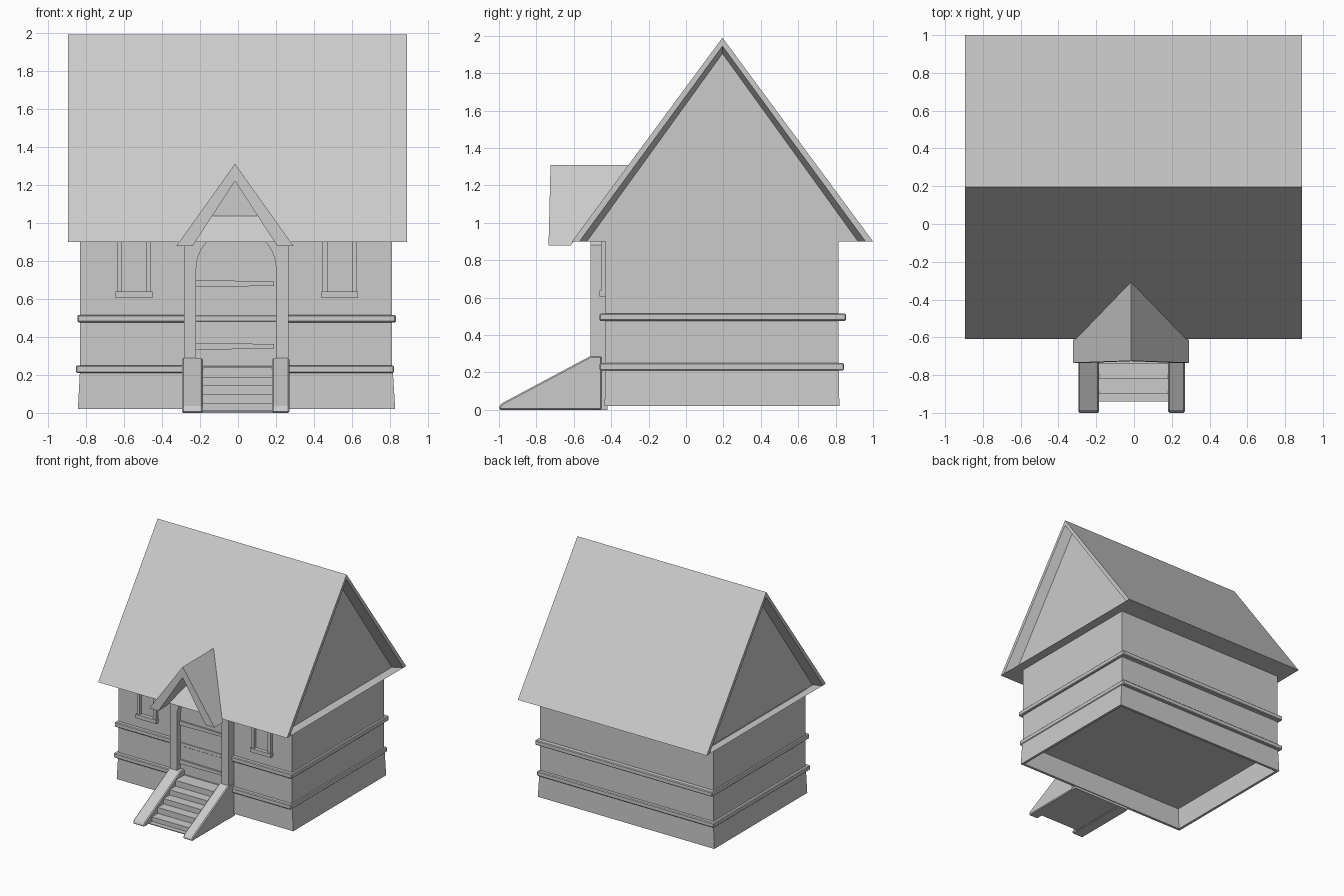
import bpy, bmesh, math

if "Cube" in bpy.data.objects:
    bpy.data.objects.remove(bpy.data.objects["Cube"])

CX = -0.01  # centre line of the house


def finish(name, bm):
    bmesh.ops.recalc_face_normals(bm, faces=bm.faces)
    me = bpy.data.meshes.new(name)
    bm.to_mesh(me)
    bm.free()
    ob = bpy.data.objects.new(name, me)
    bpy.context.collection.objects.link(ob)
    return ob


def loft(name, loops, caps=True, closed=False):
    """Skin a list of equal-length point loops."""
    bm = bmesh.new()
    rings = [[bm.verts.new(p) for p in lp] for lp in loops]
    n = len(rings[0])
    pairs = list(zip(rings, rings[1:]))
    if closed:
        pairs.append((rings[-1], rings[0]))
    for a, b in pairs:
        for i in range(n):
            j = (i + 1) % n
            bm.faces.new((a[i], a[j], b[j], b[i]))
    if caps and not closed:
        bm.faces.new(rings[0])
        bm.faces.new(rings[-1])
    return finish(name, bm)


def prism_x(name, pts, x0, x1):
    return loft(name, [[(x, y, z) for y, z in pts] for x in (x0, x1)])


def prism_y(name, pts, y0, y1):
    return loft(name, [[(x, y, z) for x, z in pts] for y in (y0, y1)])


def box(name, x0, x1, y0, y1, z0, z1):
    return prism_x(name, [(y0, z0), (y1, z0), (y1, z1), (y0, z1)], x0, x1)


def bevel(ob, width):
    m = ob.modifiers.new("Bevel", "BEVEL")
    m.width = width
    m.segments = 1
    return ob


def rect(x0, x1, y0, y1, z):
    return [(x0, y0, z), (x1, y0, z), (x1, y1, z), (x0, y1, z)]


# Main walls and the hollow, slightly flared plinth below them
box("walls", -0.83, 0.81, -0.43, 0.815, 0.2, 0.905)
loft("plinth", [rect(-0.842, 0.827, -0.435, 0.82, 0.02),
                rect(-0.832, 0.815, -0.432, 0.817, 0.21),
                rect(-0.81, 0.79, -0.41, 0.795, 0.21),
                rect(-0.82, 0.805, -0.413, 0.798, 0.02)], closed=True)

# Moulded bands around the walls
for name, x0, x1, y1, z in (("lower_band", -0.853, 0.82, 0.845, 0.23),
                            ("upper_band", -0.845, 0.83, 0.855, 0.496)):
    bevel(box(name, x0, x1, -0.462, y1, z - 0.02, z + 0.02), 0.006)

# Main roof with inset gable ends
RIDGE_Y, EAVE_Z = 0.195, 0.9


def gable(x, half, top):
    return [(x, RIDGE_Y - half, EAVE_Z), (x, RIDGE_Y, top), (x, RIDGE_Y + half, EAVE_Z)]


loft("main_roof", [gable(-0.825, 0.725, 1.905), gable(-0.895, 0.765, 1.945),
                   gable(-0.895, 0.805, 1.99), gable(0.89, 0.805, 1.99),
                   gable(0.89, 0.765, 1.945), gable(0.81, 0.725, 1.905)])

# Porch front with an arched opening
arch = [(CX + 0.21 * math.cos(a), 0.757 + 0.21 * math.sin(a))
        for a in (math.pi * i / 20 for i in range(21))]
prism_y("porch_wall", [(-0.285, 0), (-0.285, 0.88), (CX, 1.26), (0.265, 0.88),
                       (0.265, 0), (0.2, 0)] + arch + [(-0.22, 0)], -0.51, -0.42)
box("door", -0.23, 0.21, -0.46, -0.42, 0, 0.975)
for i, z in enumerate((0.35, 0.68)):
    prism_y(f"door_strap_{i + 1}", [(-0.22, z - 0.018), (0.19, z - 0.012),
                                    (0.19, z + 0.012), (-0.22, z + 0.018)], -0.475, -0.45)

# Porch roof: folded slab running back into the main roof
RX = -0.016
slab = [(RX - 0.308, 0.878), (RX, 1.31), (RX + 0.308, 0.878),
        (RX + 0.222, 0.878), (RX, 1.22), (RX - 0.222, 0.878)]
loft("porch_roof", [[(x, -0.735 + (z - 0.878) * 0.025, z) for x, z in slab],
                    [(x, -0.60 + (z - EAVE_Z) * 0.75, z) for x, z in slab]])

# Front windows: jambs and sill under the eaves
for side, wx in (("left", -0.5475), ("right", 0.535)):
    for s in (-1, 1):
        c = wx + s * 0.077
        box(f"{side}_window_jamb", c - 0.013, c + 0.013, -0.455, -0.42, 0.63, 0.9)
    box(f"{side}_window_sill", wx - 0.097, wx + 0.097, -0.463, -0.42, 0.605, 0.638)

# Steps
prof = [(-0.45, 0.005), (-0.94, 0.005), (-0.94, 0.012)]
z = 0.012
for y, top in zip((-0.9, -0.82, -0.74, -0.66, -0.58), (0.05, 0.1, 0.145, 0.19, 0.24)):
    prof += [(y, z), (y, top)]
    z = top
prism_x("steps", prof + [(-0.45, 0.24)], -0.2, 0.19)

# Sloping stair walls
rail = [(-1.0, 0), (-1.0, 0.015), (-0.985, 0.035), (-0.51, 0.288), (-0.45, 0.288), (-0.45, 0)]
for side, x0, x1 in (("left", -0.295, -0.185), ("right", 0.18, 0.27)):
    bevel(prism_x(f"{side}_stair_wall", rail, x0, x1), 0.008)
